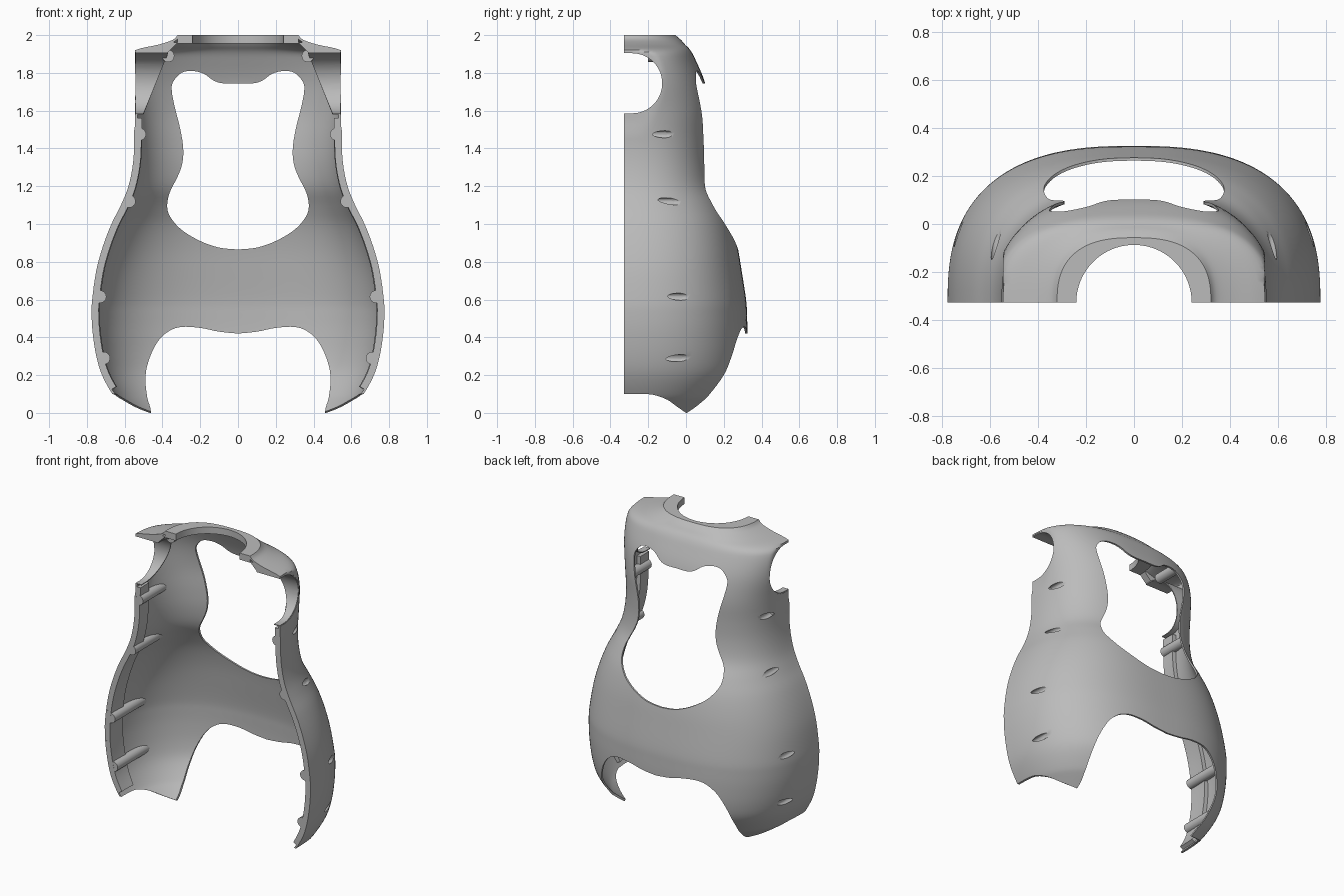
import bpy, bmesh, math
from mathutils import Vector

if "Cube" in bpy.data.objects:
    bpy.data.objects.remove(bpy.data.objects["Cube"], do_unlink=True)

FRONT = -0.327      # plane of the open front
CUFF_X = 0.545      # plane of the arm openings
POWER = 2.6         # roundness of the cross-section
SEGS = 72

grey = bpy.data.materials.new("plain grey")
grey.use_nodes = True
grey.diffuse_color = (0.5, 0.5, 0.5, 1)
grey.node_tree.nodes["Principled BSDF"].inputs["Base Color"].default_value = (0.5, 0.5, 0.5, 1)

# Height, half width and depth of the body
STATIONS = [
    (-.05, .52, .40), (.05, .62, .52), (.1, .665, .565), (.2, .72, .628), (.3, .75, .648),
    (.42, .769, .652), (.52, .775, .65), (.6, .772, .645), (.75, .751, .622), (.88, .716, .6),
    (1.0, .67, .57), (1.1, .62, .53), (1.2, .58, .48), (1.32, .556, .46), (1.45, .55, .457),
    (1.6, .56, .457), (1.75, .58, .427), (1.87, .58, .377), (1.92, .545, .35),
    (1.95, .42, .322), (1.975, .345, .3), (2.0, .32, .27)]


def smooth_path(points, steps=4, closed=False):
    """Catmull-Rom curve through the points."""
    pts = [Vector(p) for p in points]
    n = len(pts)
    pick = (lambda i: pts[i % n]) if closed else (lambda i: pts[min(max(i, 0), n - 1)])
    out = []
    for i in range(n if closed else n - 1):
        a, b, c, d = (pick(i + k) for k in (-1, 0, 1, 2))
        for s in range(steps):
            t = s / steps
            out.append(0.5 * (2 * b + (c - a) * t + (2 * a - 5 * b + 4 * c - d) * t * t
                              + (3 * b - a - 3 * c + d) * t ** 3))
    return out if closed else out + [pts[-1]]


RINGS = smooth_path(STATIONS)


def section(ring, angles, inset=0):
    z, w, d = ring
    pts = []
    for t in angles:
        c, s = math.cos(t), max(math.sin(t), 0)
        x = math.copysign(abs(c) ** (2 / POWER) * (w - inset), c)
        if z > 1.5:
            x = max(-CUFF_X + inset, min(CUFF_X - inset, x))
        y = FRONT + s ** (2 / POWER) * (d - inset) if s > 1e-6 else FRONT
        pts.append((x, y, z))
    return pts


def make(name, verts, faces):
    mesh = bpy.data.meshes.new(name)
    mesh.from_pydata([tuple(v) for v in verts], [], faces)
    bm = bmesh.new()
    bm.from_mesh(mesh)
    bmesh.ops.recalc_face_normals(bm, faces=bm.faces) if len(faces) < 200 else None
    bm.to_mesh(mesh)
    bm.free()
    mesh.materials.append(grey)
    obj = bpy.data.objects.new(name, mesh)
    bpy.context.scene.collection.objects.link(obj)
    return obj


def loft(name, rings, angles, inset=0, capped=False):
    n = len(angles)
    verts = [p for r in rings for p in section(r, angles, inset)]
    faces = [(i * n + j, i * n + j + 1, i * n + n + j + 1, i * n + n + j)
             for i in range(len(rings) - 1) for j in range(n - 1)]
    if capped:
        faces += [(i * n + n - 1, i * n, i * n + n, i * n + 2 * n - 1) for i in range(len(rings) - 1)]
        faces += [tuple(reversed(range(n))), tuple(range(len(verts) - n, len(verts)))]
    return make(name, verts, faces)


def prism(name, outline, axis, low, high):
    """Extrude a 2D outline along x, y or z."""
    place = {"x": lambda p, h: (h, p[0], p[1]), "y": lambda p, h: (p[0], h, p[1]),
             "z": lambda p, h: (p[0], p[1], h)}[axis]
    n = len(outline)
    verts = [place(p, h) for h in (low, high) for p in outline]
    faces = [(i, (i + 1) % n, (i + 1) % n + n, i + n) for i in range(n)]
    return make(name, verts, faces + [tuple(reversed(range(n))), tuple(range(n, 2 * n))])


def disc(x, z, r, n=24):
    return [(x + r * math.cos(k * math.tau / n), z + r * math.sin(k * math.tau / n)) for k in range(n)]


def bake(obj):
    graph = bpy.context.evaluated_depsgraph_get()
    mesh = bpy.data.meshes.new_from_object(obj.evaluated_get(graph))
    obj.modifiers.clear()
    obj.data = mesh


def thicken(obj, amount):
    mod = obj.modifiers.new("wall", "SOLIDIFY")
    mod.thickness, mod.offset, mod.use_even_offset = amount, -1, True
    bake(obj)


def boolean(obj, other, operation="DIFFERENCE"):
    mod = obj.modifiers.new("cut", "BOOLEAN")
    mod.operation, mod.object, mod.solver = operation, other, "EXACT"
    bake(obj)


def mirrored(half):
    """Close a right-hand outline with its mirror image."""
    return half + [(-x, z) for x, z in reversed(half) if x > 0.001]


# Body wall
all_angles = [math.pi * k / SEGS for k in range(SEGS + 1)]
shell = loft("back_shell", RINGS, all_angles)
thicken(shell, 0.012)
solid = loft("solid_helper", RINGS, all_angles, 0.002, capped=True)

# Openings: back window, lower arch, hem and arms
window = smooth_path([(0, .865), (.1, .875), (.2, .91), (.3, .97), (.36, 1.04), (.375, 1.1), (.36, 1.17),
                      (.32, 1.25), (.295, 1.32), (.29, 1.4), (.305, 1.5), (.335, 1.62), (.35, 1.7),
                      (.345, 1.75), (.3, 1.8), (.24, 1.81), (.18, 1.795), (.13, 1.76), (.08, 1.745), (0, 1.745)])
arch = smooth_path([(0, .42), (.1, .43), (.2, .45), (.3, .455), (.37, .43), (.43, .37), (.475, .27),
                    (.49, .18), (.48, .08), (.46, 0), (.45, -.2)])
hem = smooth_path([(-.5, .1), (-.25, .1), (-.17, .095), (-.1, .07), (-.05, .035), (0, 0)])
hem += [Vector((.6, 0)), Vector((.6, -.3)), Vector((-.5, -.3))]
arm_arc = [(-.285 + .165 * math.cos(a), 1.745 + .165 * math.sin(a))
           for a in (math.pi * (k / 32 - 0.5) for k in range(33))]
arm = [(-.5, 1.58)] + arm_arc + [(-.5, 1.91)]
cutters = [prism("window_cutter", mirrored([tuple(p) for p in window]), "y", -.25, 1),
           prism("arch_cutter", mirrored([tuple(p) for p in arch]), "y", -.3, 1),
           prism("hem_cutter", hem, "x", -1, 1),
           prism("arm_cutter", arm, "x", -1, 1)]
for cutter in cutters:
    boolean(shell, cutter)

parts = [shell]
POSTS = [(.71, .29), (.73, .615), (.575, 1.12), (.52, 1.475)]

for side, label in ((1, "left"), (-1, "right")):
    # Thick lip along the open front edge
    edge = [0.13 * k / 4 for k in range(5)]
    if side < 0:
        edge = [math.pi - t for t in reversed(edge)]
    lip = loft(label + "_front_lip", [r for r in RINGS if .11 < r[0] < 1.6], edge, 0.004)
    thicken(lip, 0.034)
    boolean(lip, cutters[3])
    parts.append(lip)

    # Screw posts with bores that break through the wall
    for k, (x, z) in enumerate(POSTS):
        post = prism(f"{label}_screw_post_{k + 1}", disc(side * x, z, .033), "y", FRONT, .1)
        boolean(post, solid, "INTERSECT")
        bore = prism("bore_cutter", disc(side * x, z, .019), "y", -.19, .3)
        boolean(post, bore)
        boolean(shell, bore)
        bpy.data.objects.remove(bore)
        parts.append(post)
    top_post = prism(label + "_top_post", disc(side * .37, 1.89, .033), "y", -.2, .1)
    boolean(top_post, solid, "INTERSECT")
    parts.append(top_post)

    # Cuff wall inside the arm opening
    path = [(FRONT, 1.58)] + arm_arc + [(FRONT, 1.91)]
    verts = []
    for y, z in path:
        inner = .5 - .13 * (z - 1.58) / .33
        verts += [(side * inner, y, z), (side * (CUFF_X - .001), y, z)]
    quads = [(2 * i, 2 * i + 1, 2 * i + 3, 2 * i + 2) for i in range(len(path) - 1)]
    cuff = make(label + "_arm_cuff", verts, quads)
    thicken(cuff, 0.006)
    boolean(cuff, solid, "INTERSECT")
    parts.append(cuff)

    # Solid shoulder edge
    wedge = [(.54, 1.91), (.37, 1.91), (.32, 1.96), (.36, 1.965), (.42, 1.945), (.54, 1.917)]
    parts.append(prism(label + "_shoulder_edge", [(side * x, z) for x, z in wedge], "y", FRONT, -.28))

# Neck collar
outer = [p[:2] for p in section((2.0, .32, .27), all_angles)]
inner = [(.24 * math.cos(t), FRONT + .24 * math.sin(t)) for t in reversed(all_angles)]
parts.append(prism("neck_collar", outer + inner, "z", 1.955, 2.0))

for helper in cutters + [solid]:
    bpy.data.objects.remove(helper)
for part in parts:
    part.data.shade_smooth()
    part.data.set_sharp_from_angle(angle=math.radians(35))
